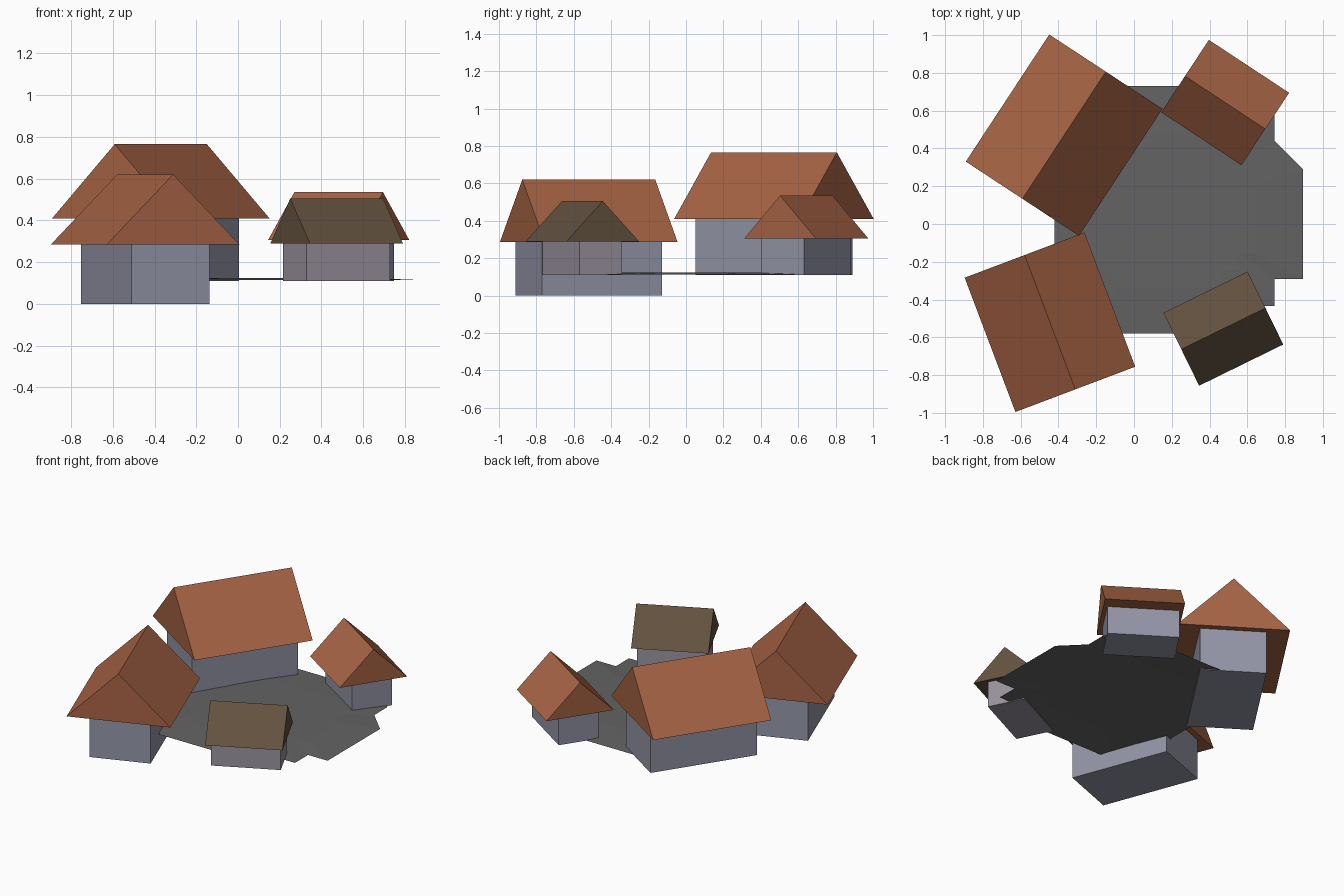
import bpy, bmesh, math

if "Cube" in bpy.data.objects:
    bpy.data.objects.remove(bpy.data.objects["Cube"])


def material(name, rgb):
    m = bpy.data.materials.new(name)
    m.diffuse_color = (*rgb, 1)
    m.use_nodes = True
    m.node_tree.nodes["Principled BSDF"].inputs["Base Color"].default_value = m.diffuse_color
    return m


def mesh_object(name, verts, faces, mat):
    me = bpy.data.meshes.new(name)
    me.from_pydata(verts, [], faces)
    bm = bmesh.new()
    bm.from_mesh(me)
    bmesh.ops.recalc_face_normals(bm, faces=bm.faces)
    bm.to_mesh(me)
    bm.free()
    me.materials.append(mat)
    ob = bpy.data.objects.new(name, me)
    bpy.context.collection.objects.link(ob)
    return ob


def prism(name, profile, length, mat):
    """Extrude a (y, z) profile along local x, centred."""
    n = len(profile)
    verts = [(s * length / 2, y, z) for s in (-1, 1) for y, z in profile]
    faces = [tuple(range(n)), tuple(range(n, 2 * n))]
    faces += [(i, (i + 1) % n, n + (i + 1) % n, n + i) for i in range(n)]
    return mesh_object(name, verts, faces, mat)


def house(name, centre, angle, length, width, base, eave, ridge, wall, roof):
    # Walls are inset under an overhanging gable roof
    w, r = width * 0.59 / 2, width / 2
    parts = (
        prism(name + "_walls", [(-w, base), (w, base), (w, eave), (-w, eave)], length * 0.9, wall),
        prism(name + "_roof", [(-r, eave), (r, eave), (0, ridge)], length, roof),
    )
    for ob in parts:
        ob.location = (*centre, 0)
        ob.rotation_euler.z = math.radians(angle)


wall = material("blue_grey_wall", (0.29, 0.30, 0.38))
roof = material("clay_tile", (0.38, 0.125, 0.058))
pale_wall = material("warm_grey_wall", (0.32, 0.29, 0.34))
dark_roof = material("brown_tile", (0.125, 0.083, 0.05))
stone = material("paving", (0.125, 0.125, 0.125))

# Four houses around the yard
house("back_left_house", (-0.37, 0.47), 56.7, 0.805, 0.717, 0.11, 0.41, 0.765, wall, roof)
house("front_left_house", (-0.445, -0.52), -69.3, 0.76, 0.678, 0.0, 0.285, 0.62, wall, roof)
house("back_right_house", (0.4825, 0.643), -33.4, 0.509, 0.459, 0.11, 0.305, 0.535, wall, roof)
house("front_right_house", (0.473, -0.554), 26.1, 0.496, 0.43, 0.11, 0.29, 0.505, pale_wall, dark_roof)

# Thin paved yard with a slightly raised middle
outline = [(-0.42, 0.585), (-0.42, -0.435), (-0.27, -0.58), (0.60, -0.58), (0.60, -0.435),
           (0.745, -0.435), (0.745, -0.29), (0.895, -0.29), (0.895, 0.29), (0.745, 0.44),
           (0.745, 0.585), (0.60, 0.73), (-0.27, 0.73)]
n = len(outline)
cx, cy, k = 0.24, 0.07, 0.62
verts = [(x, y, 0.113) for x, y in outline]
verts += [(cx + k * (x - cx), cy + k * (y - cy), 0.123) for x, y in outline]
faces = [(i, (i + 1) % n, n + (i + 1) % n, n + i) for i in range(n)]
faces.append(tuple(range(n, 2 * n)))
mesh_object("yard", verts, faces, stone)
